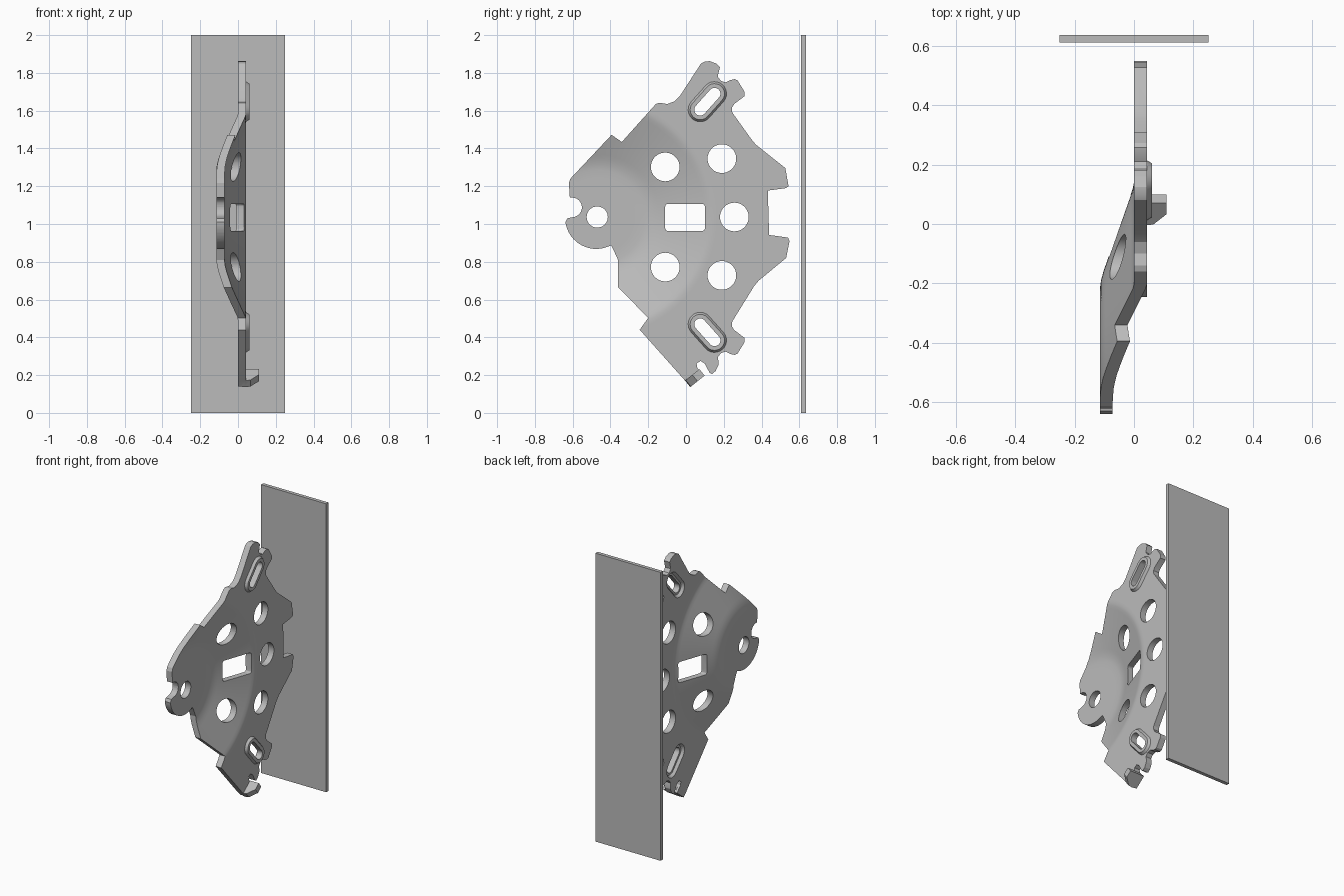
import bpy
import bmesh
from math import cos, sin, pi, radians
from mathutils import Matrix, Vector

if "Cube" in bpy.data.objects:
    bpy.data.objects.remove(bpy.data.objects["Cube"])

MID = 1.037            # height of the bracket's centre line
NOSE = (-0.47, MID)    # centre of the dished boss, as (y, z)
THICK = 0.043

grey = bpy.data.materials.new("plain_grey")
grey.use_nodes = True
grey.diffuse_color = (0.5, 0.5, 0.5, 1)
grey.node_tree.nodes["Principled BSDF"].inputs["Base Color"].default_value = grey.diffuse_color


def arc(centre, radius, start, end, steps):
    angles = [radians(start + (end - start) * i / steps) for i in range(steps + 1)]
    return [(centre[0] + radius * cos(a), centre[1] + radius * sin(a)) for a in angles]


def circle(centre, radius):
    return arc(centre, radius, 0, 350, 35)


def stadium(a, b, radius):
    d = Vector(b) - Vector(a)
    turn = Vector((1, 0)).angle_signed(d) * -180 / pi
    return arc(b, radius, turn - 90, turn + 90, 12) + arc(a, radius, turn + 90, turn + 270, 12)


def flip(points):
    return [(y, 2 * MID - z) for y, z in points]


def add_prism(bm, near, far, x0, x1):
    """Solid between two matching (y, z) outlines at depths x0 and x1."""
    a = [bm.verts.new((x0, y, z)) for y, z in near]
    b = [bm.verts.new((x1, y, z)) for y, z in far]
    bm.faces.new(a)
    bm.faces.new(b)
    for i in range(len(a)):
        j = (i + 1) % len(a)
        bm.faces.new((a[i], a[j], b[j], b[i]))


def finish(bm, name):
    bmesh.ops.recalc_face_normals(bm, faces=bm.faces[:])
    mesh = bpy.data.meshes.new(name)
    bm.to_mesh(mesh)
    bm.free()
    mesh.materials.append(grey)
    obj = bpy.data.objects.new(name, mesh)
    bpy.context.collection.objects.link(obj)
    return obj


def prisms(name, pairs, x0, x1):
    bm = bmesh.new()
    for near, far in pairs:
        add_prism(bm, near, far, x0, x1)
    return finish(bm, name)


def combine(target, tool, operation):
    mod = target.modifiers.new(operation.lower(), "BOOLEAN")
    mod.operation = operation
    mod.solver = "EXACT"
    mod.object = tool
    bpy.context.view_layer.objects.active = target
    bpy.ops.object.modifier_apply(modifier=mod.name)
    bpy.data.objects.remove(tool)


# Dished sheet: a flat boss, a cone and a flat rim, spun about the nose
rings = [(0, -0.115), (0.2, -0.115), (0.25, -0.115), (0.28, -0.111), (0.31, -0.103),
         (0.33, -0.096), (0.57, -0.011), (0.59, -0.004), (0.61, 0), (0.63, 0), (1.5, 0)]
bm = bmesh.new()
section = [(r, x) for r, x in rings] + [(r, x + THICK) for r, x in reversed(rings)]
verts = [bm.verts.new((x, NOSE[0] + r, NOSE[1])) for r, x in section]
edges = [bm.edges.new(pair) for pair in zip(verts, verts[1:])]
bmesh.ops.spin(bm, geom=verts + edges, cent=(0, *NOSE), axis=(1, 0, 0),
               angle=2 * pi, steps=96, use_duplicate=False)
bmesh.ops.remove_doubles(bm, verts=bm.verts[:], dist=0.0001)
bracket = finish(bm, "bracket_plate")

# Outline, clockwise from the top
top_lobe = [(.07, 1.835), (.08, 1.85), (.1, 1.86), (.125, 1.862), (.16, 1.85), (.18, 1.83)]
ear = [(.172, 1.8), (.168, 1.78), (.185, 1.757), (.21, 1.75), (.235, 1.762), (.257, 1.767),
       (.273, 1.76), (.31, 1.7), (.31, 1.677), (.255, 1.635), (.243, 1.615), (.245, 1.59)]
back_edge = [(.345, 1.45), (.37, 1.42), (.526, 1.296), (.543, 1.2), (.53, 1.19), (.433, 1.177),
             (.44, .942), (.54, .928), (.548, .91), (.53, .82), (.385, .7), (.36, .67)]
foot = [(.172, .254), (.157, .222), (.138, .206), (.125, .212), (.1, .26), (.078, .275),
        (.056, .262), (.06, .238), (.098, .198), (.025, .14), (0, .165)]
lower_edge = [(-.245, .44), (-.2, .503), (-.36, .665), (-.36, .81), (-.387, .87)]
nose = arc((-.475, 1.033), .165, -62, -172, 16) + [(-.628, 1.03)] \
    + arc((-.603, 1.088), .052, -85, 90, 12)
front_edge = [(-.615, 1.14), (-.62, 1.217), (-.612, 1.24), (-.394, 1.472), (-.34, 1.434),
              (-.16, 1.635), (-.14, 1.642), (-.1, 1.635), (-.06, 1.65), (-.033, 1.677)]
outline = top_lobe + ear + back_edge + flip(ear)[::-1] + foot + lower_edge + nose + front_edge
combine(bracket, prisms("outline", [(outline, outline)], -0.4, 0.4), "INTERSECT")

# Hook tab bent out from the foot
edge = Vector((0, .073, .058)).normalized()
inward = Vector((0, -edge.z, edge.y))
tab = [(.015, 0), (.035, -.004), (.065, 0), (.11, .045), (.11, .093), (.015, .093)]
bm = bmesh.new()
add_prism(bm, tab, tab, -0.001, THICK)
frame = Matrix((inward, Vector((1, 0, 0)), edge)).transposed().to_4x4()
bm.transform(Matrix.Translation((0, .025, .14)) @ frame)
combine(bracket, finish(bm, "hook"), "UNION")

# Pressed slots: raised on one side, hollow on the other
upper = [(.075, 1.605), (.151, 1.69)]
slots = [upper, flip(upper)]


def slot_pairs(r0, r1):
    return [(stadium(*s, r0), stadium(*s, r1)) for s in slots]


combine(bracket, prisms("raised_rims", slot_pairs(.075, .053), .025, .06), "UNION")
combine(bracket, prisms("hollows", slot_pairs(.066, .045), -.01, .018), "DIFFERENCE")

# Through holes
holes = [circle(NOSE, .056), circle((.256, MID), .076)]
for centre in [(-.11, 1.302), (.19, 1.346)]:
    holes += [circle(centre, .076), circle(flip([centre])[0], .076)]
window = []
for cy, cz, start in [(.085, 1.092, 0), (-.095, 1.092, 90), (-.095, .978, 180), (.085, .978, 270)]:
    window += arc((cy, cz), .015, start, start + 90, 4)
holes.append(window)
holes += [stadium(*s, .031) for s in slots]
combine(bracket, prisms("holes", [(h, h) for h in holes], -.4, .4), "DIFFERENCE")

bpy.ops.object.select_all(action="DESELECT")
bracket.select_set(True)
bpy.context.view_layer.objects.active = bracket
bpy.ops.object.shade_smooth_by_angle(angle=radians(22))

# Tall panel behind the bracket
panel_face = [(.61, 0), (.635, 0), (.635, 2), (.61, 2)]
prisms("back_panel", [(panel_face, panel_face)], -.25, .25)
